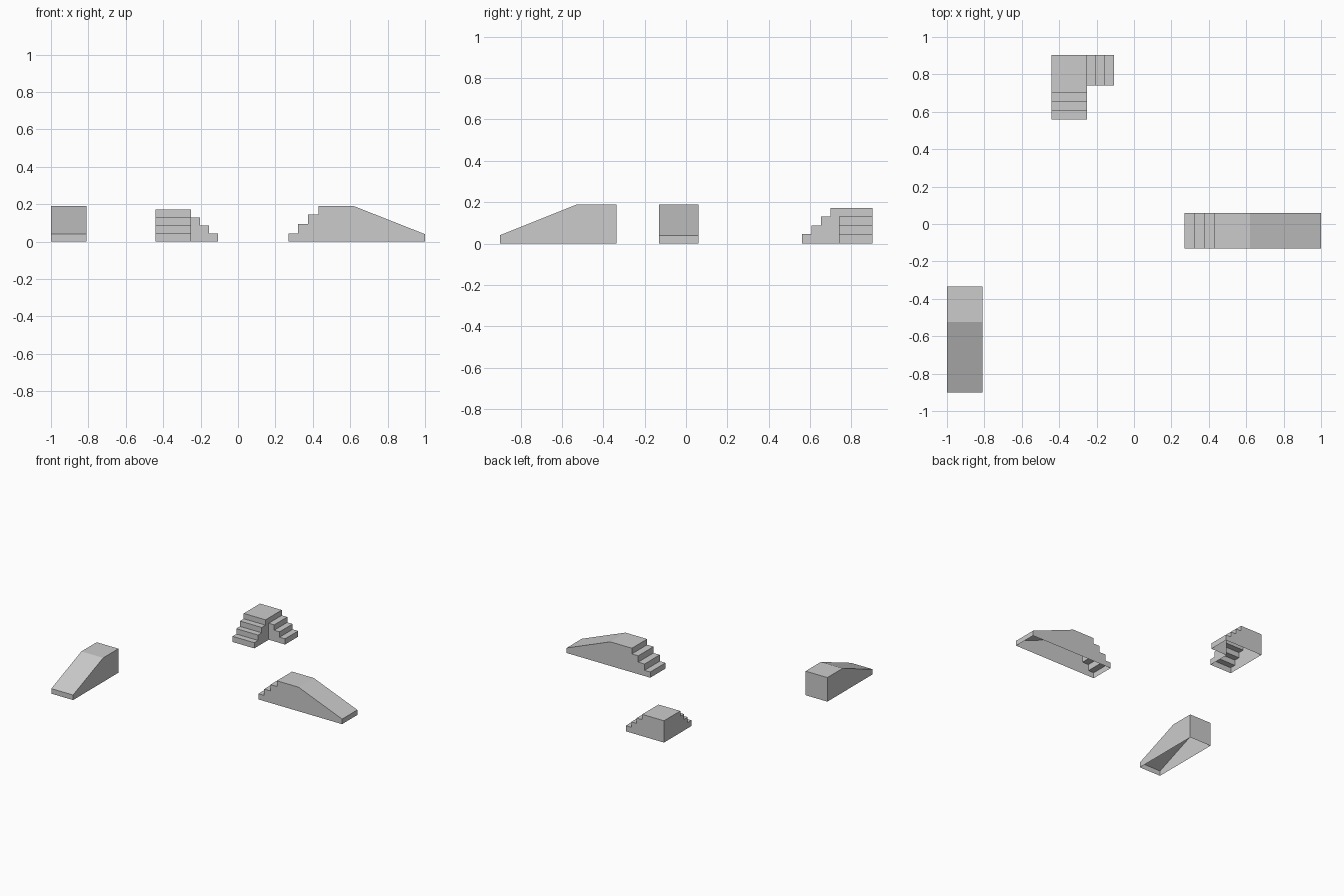
import bpy
import bmesh
from mathutils import Vector

cube = bpy.data.objects.get("Cube")
if cube:
    bpy.data.objects.remove(cube, do_unlink=True)

# One plain grey for everything
grey = bpy.data.materials.new("plain grey")
grey.use_nodes = True
colour = (0.6, 0.6, 0.6, 1)
grey.diffuse_color = colour
grey.node_tree.nodes["Principled BSDF"].inputs["Base Color"].default_value = colour


def steps(edges, heights):
    """Stair outline climbing from the ground at edges[0]."""
    points = [(edges[0], 0)]
    for i, height in enumerate(heights):
        points.append((edges[i], height))
        if i + 1 < len(edges):
            points.append((edges[i + 1], height))
    return points


def prism(name, outline, axis, start, end):
    """Solid made by sweeping an outline of (run, height) sideways."""
    bm = bmesh.new()
    if axis == "x":
        verts = [bm.verts.new((run, start, z)) for run, z in outline]
        sweep = Vector((0, end - start, 0))
    else:
        verts = [bm.verts.new((start, run, z)) for run, z in outline]
        sweep = Vector((end - start, 0, 0))
    side = bm.faces.new(verts)
    result = bmesh.ops.extrude_face_region(bm, geom=[side], use_keep_orig=True)
    moved = [g for g in result["geom"] if isinstance(g, bmesh.types.BMVert)]
    bmesh.ops.translate(bm, verts=moved, vec=sweep)
    bmesh.ops.recalc_face_normals(bm, faces=bm.faces[:])
    mesh = bpy.data.meshes.new(name)
    bm.to_mesh(mesh)
    bm.free()
    mesh.materials.append(grey)
    obj = bpy.data.objects.new(name, mesh)
    bpy.context.scene.collection.objects.link(obj)
    return obj


def open_bottom(obj):
    """Remove the underside so the part is a hollow shell."""
    bm = bmesh.new()
    bm.from_mesh(obj.data)
    bm.normal_update()
    under = [f for f in bm.faces if f.normal.z < -0.9]
    bmesh.ops.delete(bm, geom=under, context="FACES")
    bm.to_mesh(obj.data)
    bm.free()


# Ramp with a flat top and an upright back
ramp = prism("ramp", [(-0.9, 0), (-0.9, 0.04), (-0.525, 0.19), (-0.335, 0.19), (-0.335, 0)],
             "y", -1, -0.81)

# Slide: stairs on one end, slope on the other
slide_outline = steps([0.27, 0.32, 0.375, 0.43, 0.62], [0.045, 0.095, 0.145, 0.19])
slide_outline += [(1, 0.04), (1, 0)]
slide = prism("stair_slide", slide_outline, "x", -0.13, 0.06)

# Platform with front stairs
rises = [0.045, 0.0875, 0.13, 0.172]
platform_outline = steps([0.56, 0.607, 0.653, 0.7, 0.903], rises) + [(0.903, 0)]
platform = prism("corner_stairs", platform_outline, "y", -0.44, -0.25)

# Side stairs, joined into the platform
wing_outline = steps([-0.107, -0.155, -0.202, -0.35], rises[:3]) + [(-0.35, 0)]
wing = prism("side_stairs_helper", wing_outline, "x", 0.74, 0.903)
join = platform.modifiers.new("join", "BOOLEAN")
join.operation = "UNION"
join.solver = "EXACT"
join.object = wing
bpy.context.view_layer.update()
graph = bpy.context.evaluated_depsgraph_get()
joined = bpy.data.meshes.new_from_object(platform.evaluated_get(graph))
platform.modifiers.clear()
platform.data = joined
bpy.data.objects.remove(wing, do_unlink=True)

for part in (ramp, slide, platform):
    open_bottom(part)
